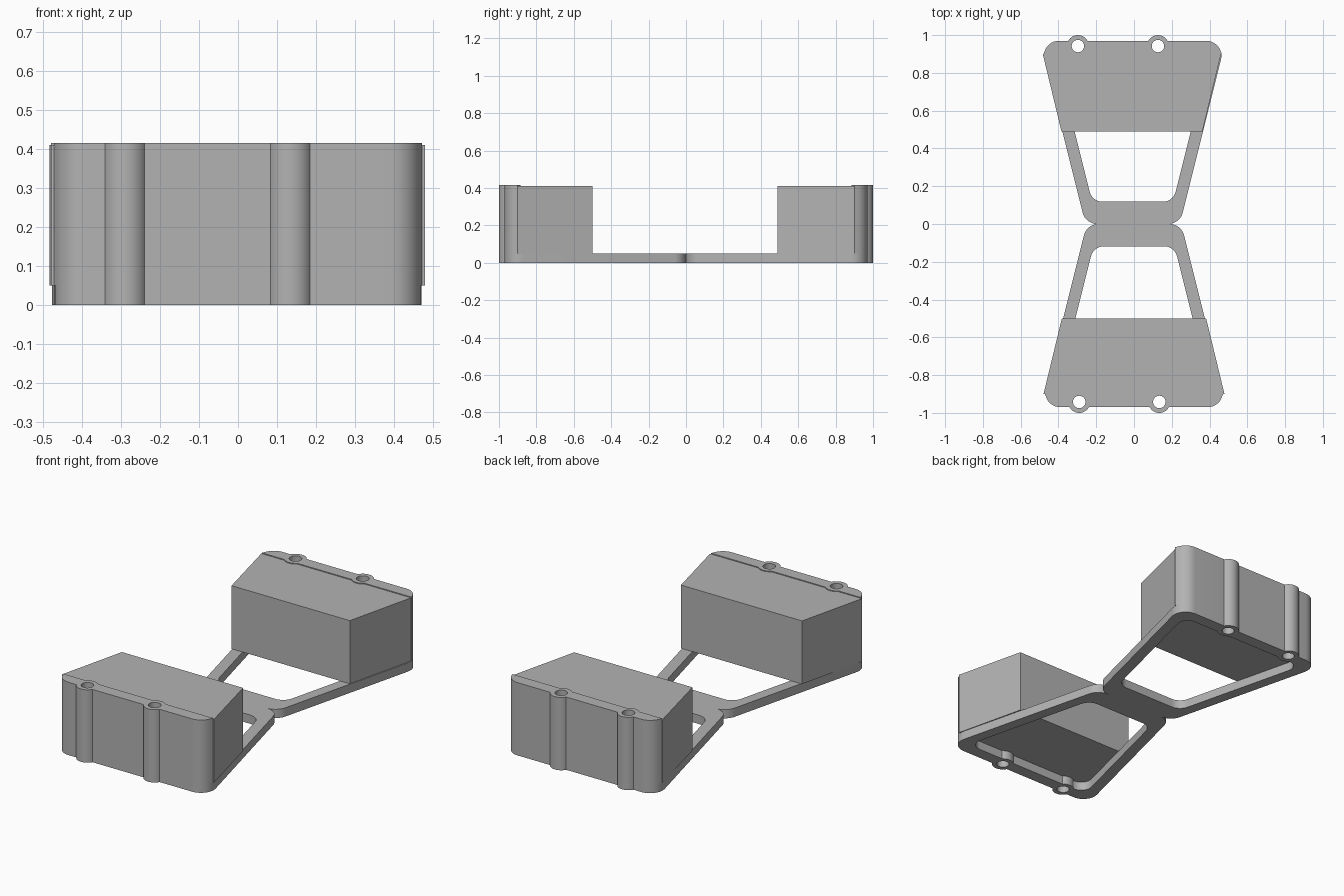
import bpy, bmesh
from math import asin, cos, sin, pi, tan
from mathutils import Vector

cube = bpy.data.objects.get("Cube")
if cube:
    bpy.data.objects.remove(cube)

grey = bpy.data.materials.new("plain_grey")
grey.use_nodes = True
grey.diffuse_color = (0.45, 0.45, 0.45, 1)
grey.node_tree.nodes["Principled BSDF"].inputs["Base Color"].default_value = (0.45, 0.45, 0.45, 1)

BASE, TOP, LID = 0.05, 0.415, 0.41      # heights
WALL_IN, WALL_OUT = 0.9, 0.97           # end wall, inner and outer face
BOSS_X, BOSS_Y = (-0.29, 0.134), 0.942  # screw bosses
BOSS_R, HOLE_R = 0.058, 0.033


def arc(cx, cy, r, start, end, steps=14):
    return [(cx + r * cos(start + (end - start) * i / steps),
             cy + r * sin(start + (end - start) * i / steps)) for i in range(steps + 1)]


def fillet(corners, steps=10):
    """Round each corner (x, y, radius) of a closed polygon."""
    pts = []
    for i, (x, y, r) in enumerate(corners):
        p = Vector((x, y))
        a = (Vector(corners[i - 1][:2]) - p).normalized()
        b = (Vector(corners[(i + 1) % len(corners)][:2]) - p).normalized()
        half = a.angle(b) / 2
        centre = p + (a + b).normalized() * r / sin(half)
        start = p + a * r / tan(half) - centre
        sweep = start.angle_signed(p + b * r / tan(half) - centre)
        for k in range(steps + 1):
            t = -sweep * k / steps
            pts.append((centre.x + start.x * cos(t) - start.y * sin(t),
                        centre.y + start.x * sin(t) + start.y * cos(t)))
    return pts


def boss_arcs(line_y, side):
    """Bulges of the bosses past a wall face, in order of rising x."""
    a = asin((line_y - BOSS_Y) / BOSS_R)
    pts = []
    for x in BOSS_X:
        end = a if side > 0 else 2 * pi + a
        pts += arc(x, BOSS_Y, BOSS_R, pi - a, end)
    return pts


def slab(name, loops, z0, z1, sign, shift):
    """Extrude a flat outline; further loops become holes."""
    curve = bpy.data.curves.new(name, "CURVE")
    curve.dimensions, curve.fill_mode = "2D", "BOTH"
    curve.extrude = (z1 - z0) / 2
    for loop in loops:
        spline = curve.splines.new("POLY")
        spline.points.add(len(loop) - 1)
        for point, (x, y) in zip(spline.points, loop):
            point.co = (x + shift, y * sign, 0, 1)
        spline.use_cyclic_u = True
    temp = bpy.data.objects.new(name + "_outline", curve)
    mesh = bpy.data.meshes.new_from_object(temp)
    bpy.data.objects.remove(temp)
    bm = bmesh.new()
    bm.from_mesh(mesh)
    bmesh.ops.remove_doubles(bm, verts=bm.verts, dist=0.0001)
    bmesh.ops.translate(bm, verts=bm.verts, vec=(0, 0, (z0 + z1) / 2))
    bmesh.ops.recalc_face_normals(bm, faces=bm.faces)
    bm.to_mesh(mesh)
    bm.free()
    mesh.name = name
    mesh.materials.clear()
    mesh.materials.append(grey)
    obj = bpy.data.objects.new(name, mesh)
    bpy.context.collection.objects.link(obj)
    bpy.ops.object.select_all(action="DESELECT")
    obj.select_set(True)
    bpy.context.view_layer.objects.active = obj
    bpy.ops.object.shade_smooth_by_angle(angle=0.5)


def half_width(y):
    return 0.25 + 0.25 * y


# Outlines shared by both halves
w0, w1 = half_width(0), half_width(WALL_OUT)
outer = fillet([(w1, WALL_OUT, 0.08), (w0, 0, 0.08), (-w0, 0, 0.08), (-w1, WALL_OUT, 0.08)])
outer += boss_arcs(WALL_OUT, 1)

i0, i1 = half_width(0.118) - 0.065, half_width(WALL_IN) - 0.065
opening = fillet([(i1, WALL_IN, 0.06), (i0, 0.118, 0.07), (-i0, 0.118, 0.07), (-i1, WALL_IN, 0.06)])
opening += boss_arcs(WALL_IN, -1)

holes = [arc(x, BOSS_Y, HOLE_R, 0, 2 * pi, 28)[:-1] for x in BOSS_X]

edge = half_width(WALL_IN) - 0.003
wall = [p for p in outer if p[1] > WALL_IN + 0.001]
corner = [p for p in wall if p[0] > 0.3]
rest = [p for p in wall if p[0] <= 0.3]
wall = rest + corner + [(edge, WALL_IN)] + boss_arcs(WALL_IN, -1)[::-1] + [(-edge, WALL_IN)]

# Each half: flat frame, tall end wall with screw holes, closed box
for side, sign, shift, box_x, near, b0, b1 in (
        ("front", -1, 0, 0, 0.5, 0.382, 0.479),
        ("back", 1, -0.007, -0.011, 0.49, 0.373, 0.472)):
    slab(side + "_frame", [outer, opening] + holes, 0, BASE, sign, shift)
    slab(side + "_end_wall", [wall] + holes, BASE, TOP, sign, shift)
    box = [(-b0, near), (b0, near), (b1, WALL_IN), (-b1, WALL_IN)]
    slab(side + "_box", [box], BASE, LID, sign, box_x)
